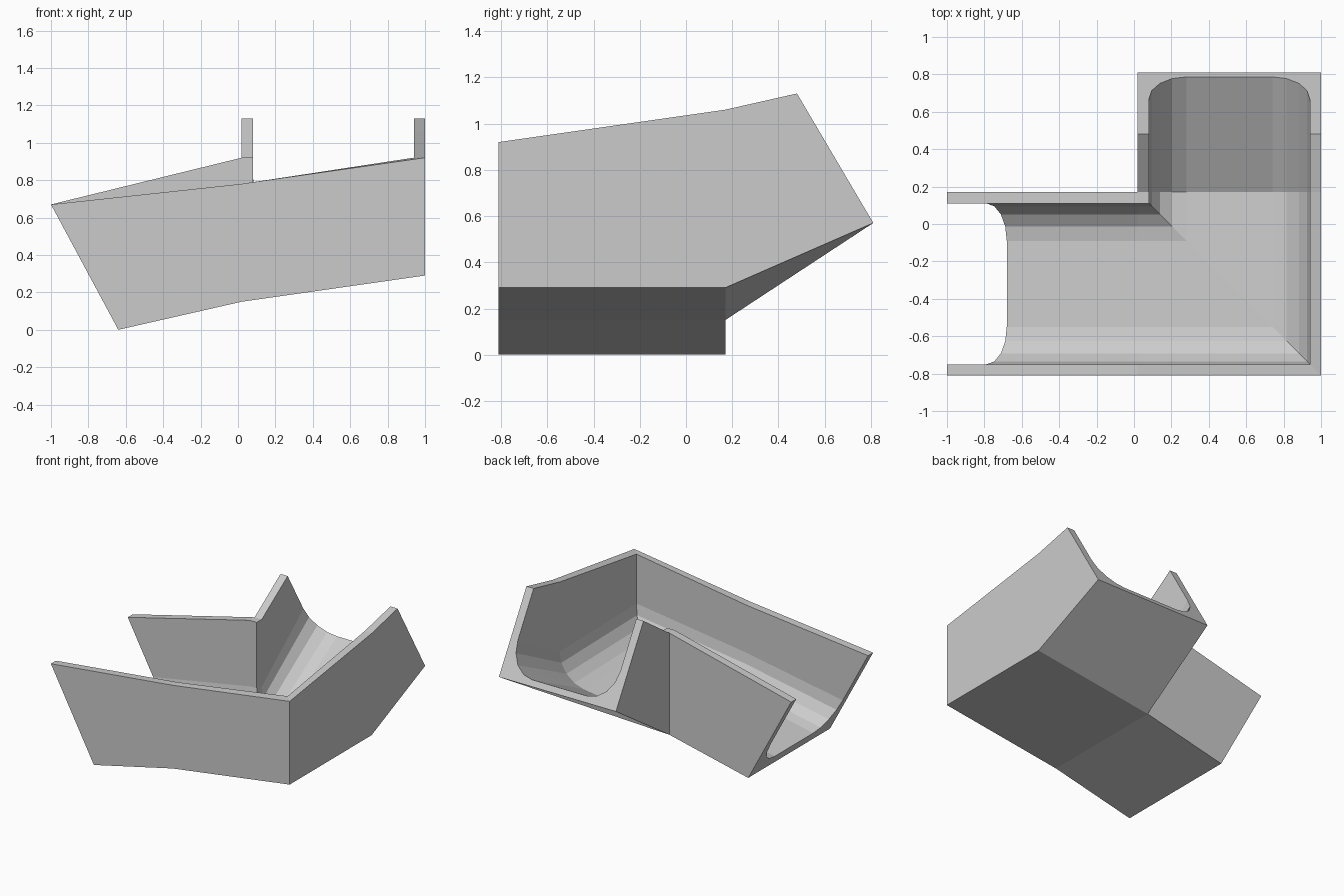
import bpy, bmesh, math

if "Cube" in bpy.data.objects:
    bpy.data.objects.remove(bpy.data.objects["Cube"])

WIDTH, WALL, RADIUS, STEPS = 0.98, 0.06, 0.2, 4
Y0, X1 = -0.81, 1.0          # outer faces of the front and right walls

# Stations along the L-shaped trough:
# (position from d and z, bottom outer/inner, top outer/inner, floor thickness)
stations = [
    (lambda d, z: (-0.64 - 0.36 * z / 0.67, Y0 + d), 0, 0, 0.67, 0.67, 0.075),
    (lambda d, z: (0.02, Y0 + d), 0.15, 0.15, 0.78, 0.92, 0.07),
    (lambda d, z: (X1 - d, Y0 + d), 0.29, 0.15, 0.92, 0.92, 0.065),
    (lambda d, z: (X1 - d, 0.17), 0.29, 0.15, 1.06, 0.92, 0.05),
    (lambda d, z: (X1 - d, 0.81 - 0.33 * (z - 0.57) / 0.56), 0.57, 0.57, 1.13, 1.13, 0.04),
]

# Rounded channel corner: (offset from wall, height over floor)
fillet = []
for i in range(STEPS + 1):
    a = math.pi / 2 * i / STEPS
    fillet.append((RADIUS * (1 - math.cos(a)), RADIUS * (1 - math.sin(a))))


def section(place, b_out, b_in, t_out, t_in, thick):
    """Closed U-shaped cross-section at one station."""
    floor = lambda d: b_out + (b_in - b_out) * d / WIDTH + thick
    pts = [(0, b_out), (0, t_out), (WALL, t_out)]
    pts += [(WALL + o, floor(WALL + o) + h) for o, h in fillet]
    for o, h in reversed(fillet):
        d = WIDTH - WALL - o
        pts.append((d, floor(d) + h))
    pts += [(WIDTH - WALL, t_in), (WIDTH, t_in), (WIDTH, b_in)]
    return [(*place(d, z), z) for d, z in pts]


# Skin the stations into one closed corner trough
bm = bmesh.new()
rings = [[bm.verts.new(p) for p in section(*s)] for s in stations]
for a, b in zip(rings, rings[1:]):
    n = len(a)
    for i in range(n):
        j = (i + 1) % n
        bm.faces.new((a[i], a[j], b[j], b[i]))
bm.faces.new(rings[0])
bm.faces.new(rings[-1])
bmesh.ops.remove_doubles(bm, verts=bm.verts, dist=0.001)
bmesh.ops.recalc_face_normals(bm, faces=bm.faces)

mesh = bpy.data.meshes.new("corner_trough")
bm.to_mesh(mesh)
bm.free()
bpy.context.collection.objects.link(bpy.data.objects.new("corner_trough", mesh))
